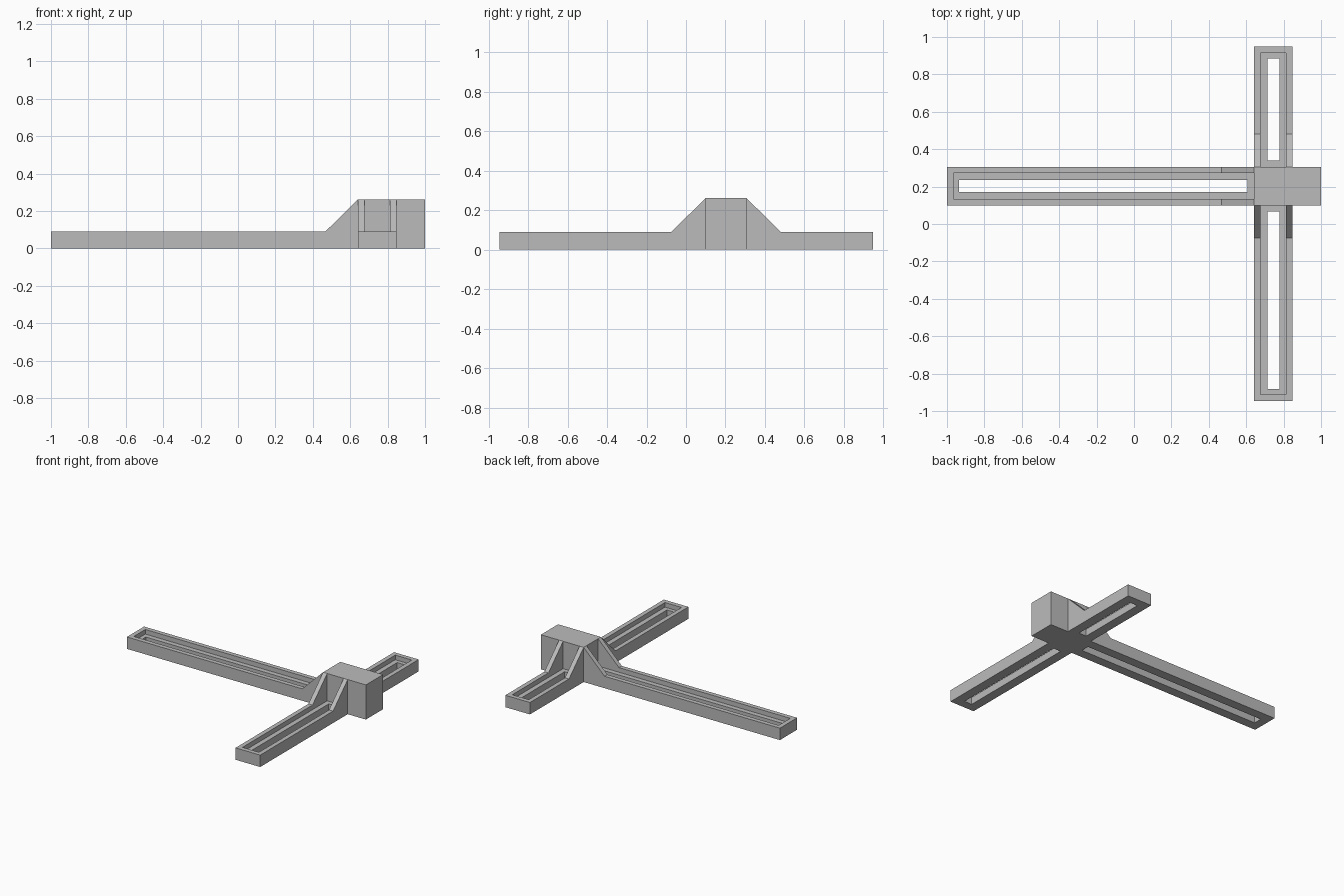
import bpy, bmesh
from math import pi
from mathutils import Matrix

if "Cube" in bpy.data.objects:
    bpy.data.objects.remove(bpy.data.objects["Cube"])

GREY = (0.5, 0.5, 0.5, 1)
mat = bpy.data.materials.new("plain grey")
mat.use_nodes = True
mat.diffuse_color = GREY
mat.node_tree.nodes["Principled BSDF"].inputs["Base Color"].default_value = GREY

HEIGHT, RAIL, LEDGE = 0.262, 0.09, 0.055   # hub top, arm top, channel floor
WIDTH, RIM, GUSSET = 0.206, 0.034, 0.175


def prism(name, profile, width):
    """Side profile in x-z, extruded across y about the centre line."""
    bm = bmesh.new()
    face = bm.faces.new([bm.verts.new((x, -width / 2, z)) for x, z in profile])
    side = bmesh.ops.extrude_face_region(bm, geom=[face])["geom"]
    moved = [v for v in side if isinstance(v, bmesh.types.BMVert)]
    bmesh.ops.translate(bm, vec=(0, width, 0), verts=moved)
    bmesh.ops.recalc_face_normals(bm, faces=bm.faces)
    mesh = bpy.data.meshes.new(name)
    bm.to_mesh(mesh)
    bm.free()
    mesh.materials.append(mat)
    ob = bpy.data.objects.new(name, mesh)
    bpy.context.collection.objects.link(ob)
    return ob


def box(name, x0, x1, z0, z1, width):
    return prism(name, [(x0, z0), (x1, z0), (x1, z1), (x0, z1)], width)


def cut(ob, cutter):
    mod = ob.modifiers.new("cut", "BOOLEAN")
    mod.operation, mod.solver, mod.object = "DIFFERENCE", "EXACT", cutter
    bpy.context.view_layer.objects.active = ob
    bpy.ops.object.modifier_apply(modifier=mod.name)
    bpy.data.objects.remove(cutter)


def arm(name, length, x, y, angle):
    """Slotted rail with a stepped channel and two gussets at its root."""
    ob = prism(name, [(0, 0), (length, 0), (length, RAIL),
                      (GUSSET, RAIL), (0, HEIGHT)], WIDTH)
    cut(ob, box("channel_cutter", -0.1, length - RIM, LEDGE, 0.5, WIDTH - 2 * RIM))
    cut(ob, box("slot_cutter", RIM, length - 2 * RIM + 0.004, -0.1, 0.5, 0.064))
    ob.data.transform(Matrix.Translation((x, y, 0)) @ Matrix.Rotation(angle, 4, "Z"))


# Hub block where the arms meet
hub = box("hub_block", 0.642, 1.0, 0, HEIGHT, WIDTH)
hub.data.transform(Matrix.Translation((0, 0.203, 0)))

# Three slotted arms
arm("long_arm", 1.642, 0.642, 0.203, pi)
arm("front_arm", 1.046, 0.745, 0.1, -pi / 2)
arm("back_arm", 0.642, 0.745, 0.306, pi / 2)
